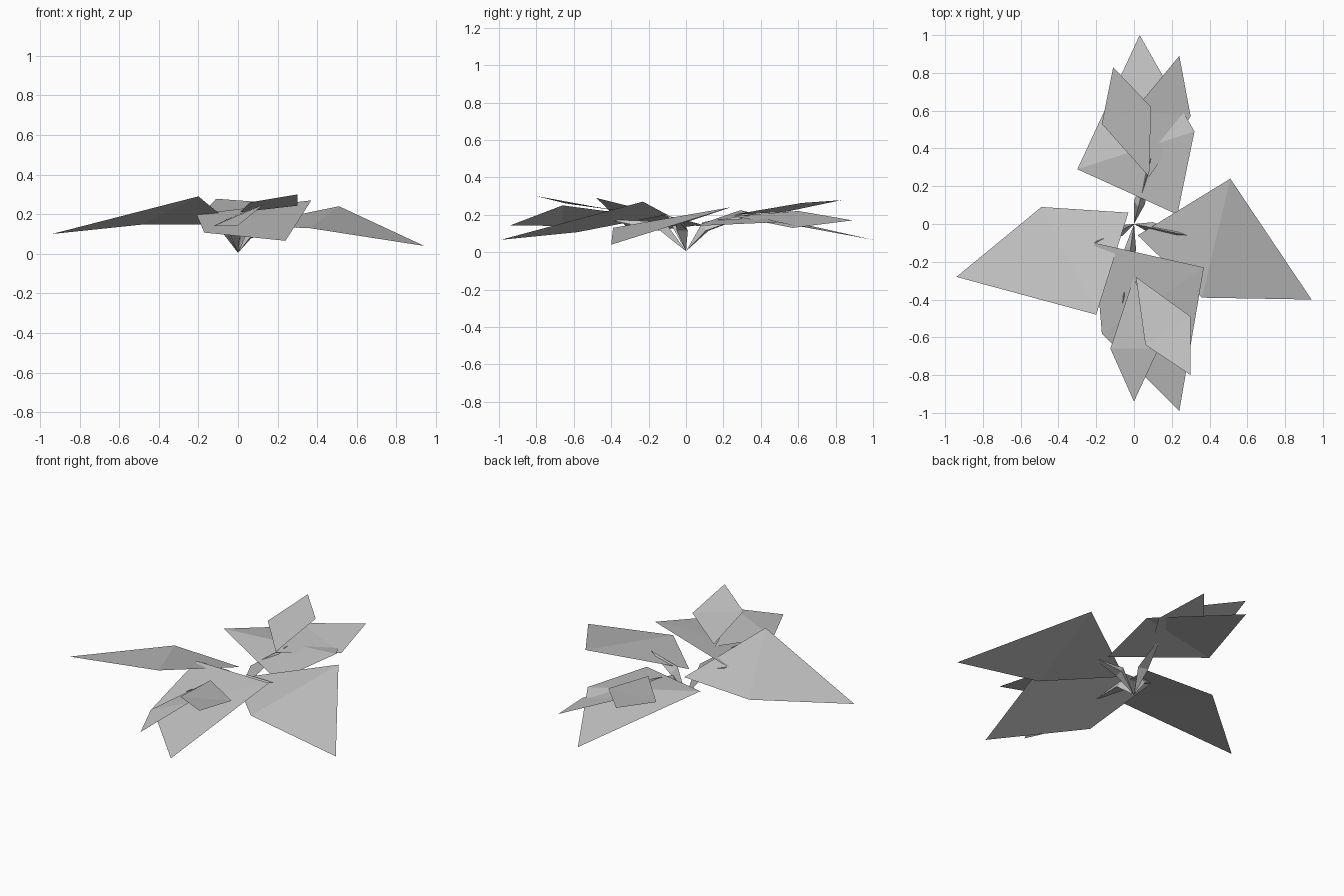
import bpy
import bmesh
import math
from mathutils import Vector

cube = bpy.data.objects.get("Cube")
if cube:
    bpy.data.objects.remove(cube, do_unlink=True)

# One plain grey for the whole plant
grey = bpy.data.materials.new("leaf grey")
grey.use_nodes = True
grey.diffuse_color = (0.55, 0.55, 0.55, 1)
bsdf = next(n for n in grey.node_tree.nodes if n.type == 'BSDF_PRINCIPLED')
bsdf.inputs["Base Color"].default_value = grey.diffuse_color


def finish(name, bm):
    mesh = bpy.data.meshes.new(name)
    bm.to_mesh(mesh)
    bm.free()
    mesh.materials.append(grey)
    obj = bpy.data.objects.new(name, mesh)
    bpy.context.collection.objects.link(obj)


def leaf(name, base, side_a, tip, side_b):
    """Kite-shaped blade creased across its widest line."""
    bm = bmesh.new()
    b, a, t, c = [bm.verts.new(p) for p in (base, side_a, tip, side_b)]
    for face in (bm.faces.new((b, a, c)), bm.faces.new((a, t, c))):
        face.normal_update()
        if face.normal.z < 0:
            face.normal_flip()
    finish(name, bm)


def stalk(name, end, width=0.035):
    """Three-sided spindle rising from the root point to a leaf."""
    root, end = Vector((0, 0, 0.005)), Vector(end)
    middle = Vector((end.x * 0.3, end.y * 0.3, 0.13))
    turn = (end - root).to_track_quat('Z', 'Y')
    bm = bmesh.new()
    low, high = bm.verts.new(root), bm.verts.new(end)
    ring = []
    for i in range(3):
        ang = math.tau * i / 3 + math.pi / 2
        ring.append(bm.verts.new(
            middle + turn @ Vector((math.cos(ang), math.sin(ang), 0)) * width))
    for i in range(3):
        p, q = ring[i], ring[(i + 1) % 3]
        bm.faces.new((low, q, p))
        bm.faces.new((high, p, q))
    bmesh.ops.recalc_face_normals(bm, faces=bm.faces)
    finish(name, bm)


# Four large blades
leaf("left_leaf", (.02, -.06, .14), (.51, .24, .24),
     (.94, -.40, .04), (.36, -.39, .13))
leaf("right_leaf", (-.03, .06, .15), (-.49, .09, .147),
     (-.94, -.28, .10), (-.20, -.48, .29))
leaf("back_leaf", (.23, .05, .14), (.32, .49, .16),
     (.03, 1.0, .066), (-.30, .29, .224))
leaf("front_leaf", (-.21, -.10, .20), (-.17, -.58, .107),
     (.24, -.99, .066), (.37, -.23, .27))

# Smaller pairs lying on the back and front blades
leaf("back_upper_leaf_left", (.08, .25, .194), (.30, .57, .13),
     (.24, .89, .17), (.0, .60, .22))
leaf("back_upper_leaf_right", (.08, .25, .20), (.09, .62, .263),
     (-.11, .83, .278), (-.17, .53, .215))
leaf("front_upper_leaf_left", (.01, -.28, .21), (.06, -.64, .26),
     (.30, -.80, .30), (.30, -.49, .243))
leaf("front_upper_leaf_right", (.0, -.28, .20), (-.125, -.66, .14),
     (.0, -.94, .143), (.13, -.66, .25))

# Stalks meeting at the root
stalk("left_stalk", (.28, -.06, .185))
stalk("right_stalk", (-.21, -.10, .20))
stalk("back_stalk", (.09, .35, .20))
stalk("front_stalk", (-.06, -.42, .175))
